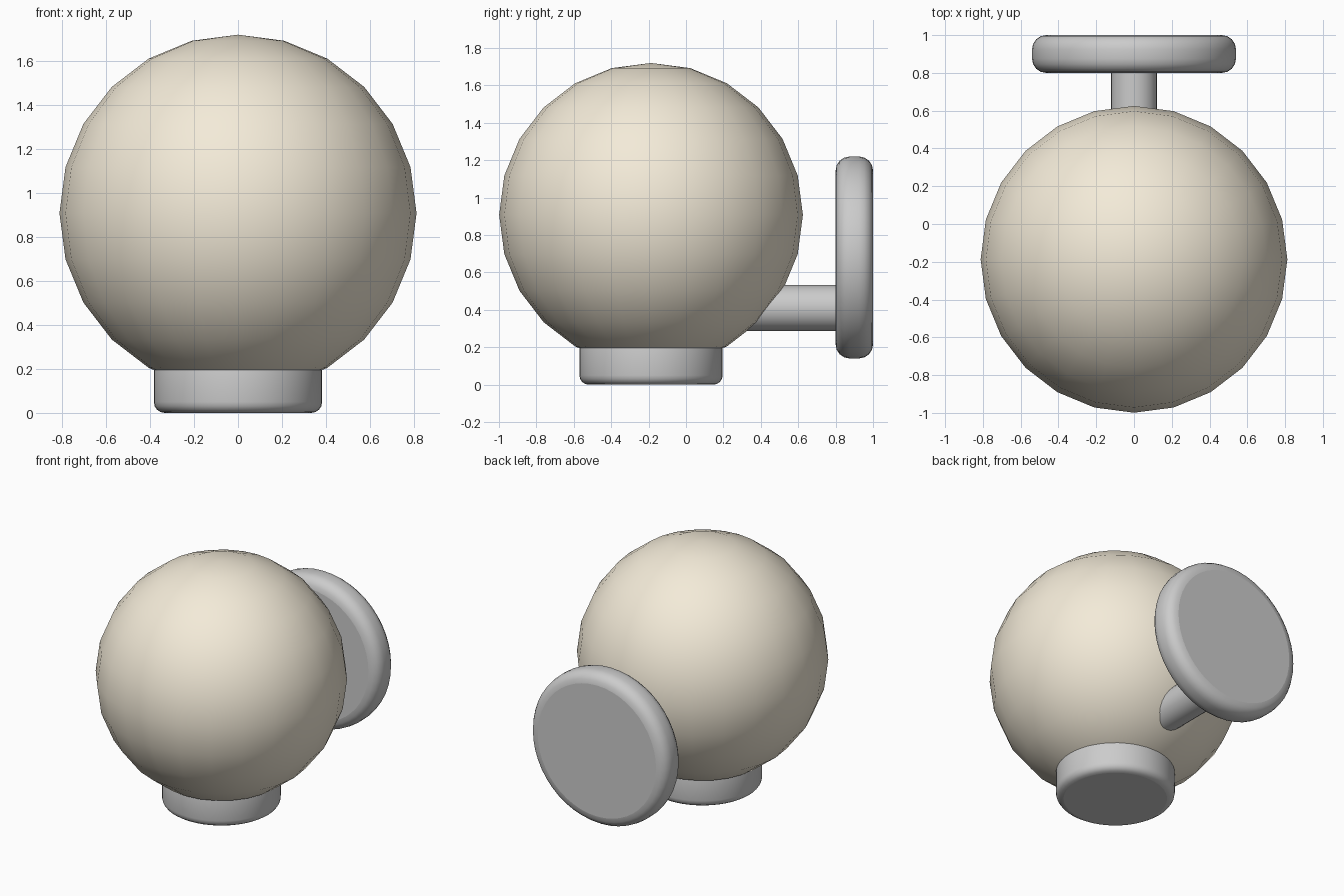
import bpy, bmesh
from math import pi
from mathutils import Matrix

if "Cube" in bpy.data.objects:
    bpy.data.objects.remove(bpy.data.objects["Cube"])


def finish(bm, name):
    mesh = bpy.data.meshes.new(name)
    bm.to_mesh(mesh)
    bm.free()
    obj = bpy.data.objects.new(name, mesh)
    bpy.context.collection.objects.link(obj)
    return obj


def rounded_disc(name, radius, depth, centre, bevel, sides, along_y=False):
    bm = bmesh.new()
    bmesh.ops.create_cone(bm, cap_ends=True, segments=sides, radius1=radius,
                          radius2=radius, depth=depth)
    if bevel:
        rims = [e for e in bm.edges if any(len(f.verts) > 4 for f in e.link_faces)]
        bmesh.ops.bevel(bm, geom=rims, offset=bevel, segments=4, profile=0.5,
                        affect='EDGES', clamp_overlap=True)
    # smooth walls, flat caps
    for f in bm.faces:
        f.smooth = len(f.verts) == 4
    if along_y:
        bm.transform(Matrix.Rotation(-pi / 2, 4, 'X'))
    bm.transform(Matrix.Translation(centre))
    return finish(bm, name)


# large ball grip
bm = bmesh.new()
bmesh.ops.create_uvsphere(bm, u_segments=24, v_segments=12, radius=0.812)
bm.transform(Matrix.Translation((0, -0.187, 0.908)))
for f in bm.faces:
    f.smooth = True
ball = finish(bm, "ball")
cream = bpy.data.materials.new("cream")
cream.diffuse_color = (0.9, 0.83, 0.69, 1)
cream.use_nodes = True
cream.node_tree.nodes["Principled BSDF"].inputs["Base Color"].default_value = cream.diffuse_color
ball.data.materials.append(cream)

# round foot under the ball
rounded_disc("foot", 0.383, 0.24, (0, -0.187, 0.12), 0.05, 48)

# horizontal stem and the rear mounting disc
rounded_disc("stem", 0.123, 0.7, (0, 0.5, 0.41), 0, 24, along_y=True)
rounded_disc("rear_disc", 0.54, 0.2, (0, 0.9, 0.68), 0.075, 48, along_y=True)
